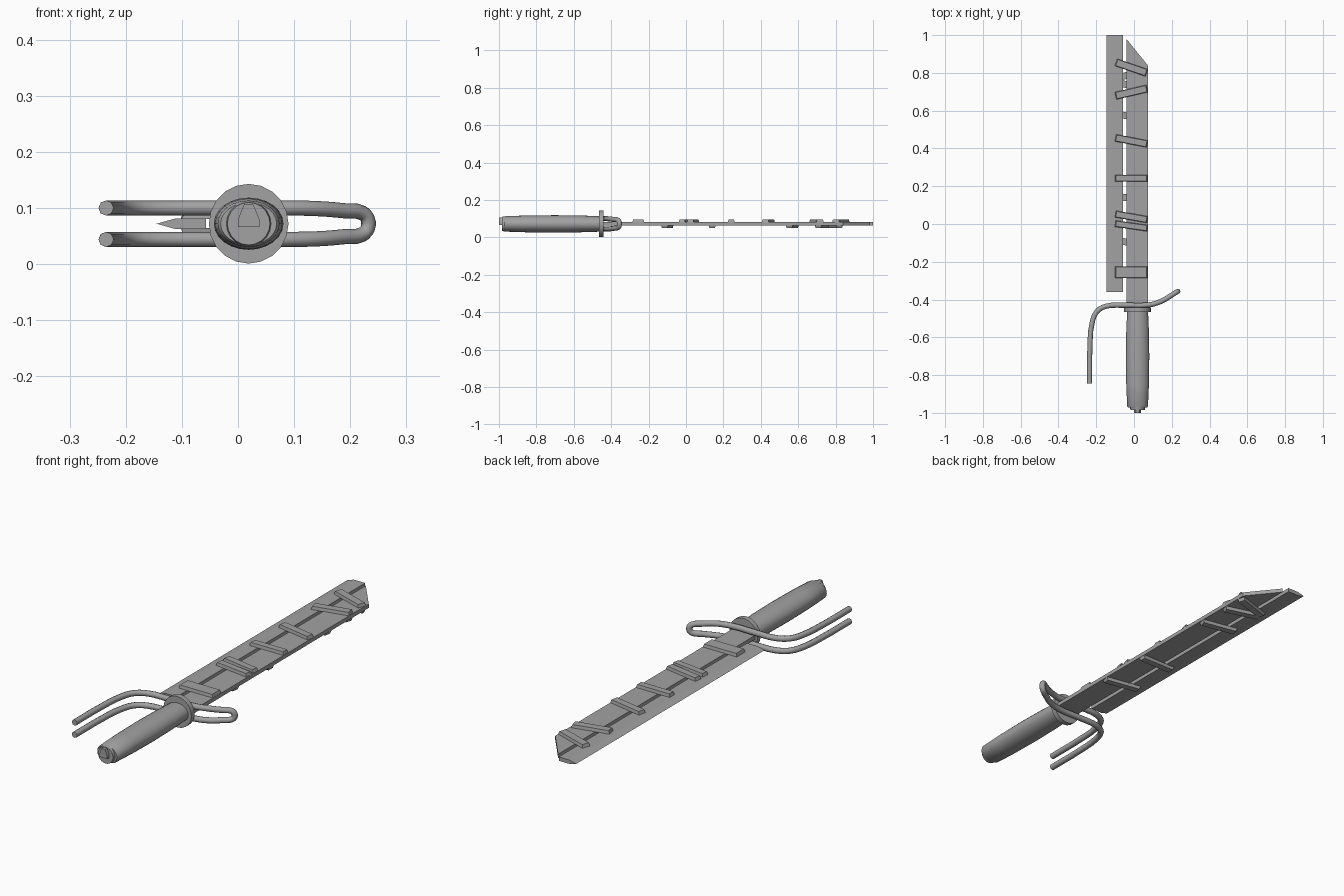
import bpy, bmesh, math
from mathutils import Matrix, Vector

cube = bpy.data.objects.get("Cube")
if cube:
    bpy.data.objects.remove(cube, do_unlink=True)

steel = bpy.data.materials.new("grey steel")
steel.use_nodes = True
steel.diffuse_color = (0.36, 0.36, 0.36, 1)
steel.node_tree.nodes["Principled BSDF"].inputs["Base Color"].default_value = (0.36, 0.36, 0.36, 1)

MID = 0.072      # height of the sword's centre plane
AXIS = 0.019     # x of the handle axis


def finish(name, bm, smooth=False):
    bmesh.ops.recalc_face_normals(bm, faces=bm.faces)
    mesh = bpy.data.meshes.new(name)
    bm.to_mesh(mesh)
    bm.free()
    obj = bpy.data.objects.new(name, mesh)
    bpy.context.collection.objects.link(obj)
    mesh.materials.append(steel)
    if smooth:
        bpy.ops.object.select_all(action="DESELECT")
        obj.select_set(True)
        bpy.context.view_layer.objects.active = obj
        bpy.ops.object.shade_smooth_by_angle(angle=math.radians(35))
    return obj


def prism(name, outline, offset):
    """Closed outline of 3D points, extruded along offset."""
    bm = bmesh.new()
    face = bm.faces.new([bm.verts.new(p) for p in outline])
    ext = bmesh.ops.extrude_face_region(bm, geom=[face])
    moved = [v for v in ext["geom"] if isinstance(v, bmesh.types.BMVert)]
    bmesh.ops.translate(bm, verts=moved, vec=offset)
    return finish(name, bm)


def turned(name, profile, sides=20, flat=1.0):
    """Rings of (y, radius) around the handle axis, squashed in z by flat."""
    bm = bmesh.new()
    rings = []
    for y, r in profile:
        angles = [2 * math.pi * i / sides for i in range(sides)]
        rings.append([bm.verts.new((AXIS + r * math.cos(a), y, MID + flat * r * math.sin(a)))
                      for a in angles])
    for a, b in zip(rings, rings[1:]):
        for i in range(sides):
            j = (i + 1) % sides
            bm.faces.new((a[i], a[j], b[j], b[i]))
    bm.faces.new(rings[0])
    bm.faces.new(rings[-1])
    return finish(name, bm, smooth=True)


# Main blade with slanted tip
prism("main_blade", [(-0.04, -0.45, 0.063), (0.073, -0.45, 0.063),
                     (0.073, 0.84, 0.063), (-0.04, 0.98, 0.063)], (0, 0, 0.018))

# Separate sharpened edge strip
prism("edge_strip", [(-0.145, -0.36, MID), (-0.113, -0.36, 0.063), (-0.057, -0.36, 0.063),
                     (-0.057, -0.36, 0.081), (-0.113, -0.36, 0.081)], (0, 1.36, 0))


def binding(name, y, tilt, width, side):
    """Bar with chamfered outer face that ties the strip to the blade."""
    bm = bmesh.new()
    bmesh.ops.create_cube(bm, size=1)
    for v in bm.verts:
        outer = v.co.z > 0
        length, half = (0.162, width - 0.006) if outer else (0.172, width)
        v.co = Vector((v.co.x * length, v.co.y * half, side * (0.023 if outer else 0.008)))
    bm.transform(Matrix.Translation((-0.014, y, MID)) @ Matrix.Rotation(math.radians(tilt), 4, "Z"))
    finish(name, bm)


upper = [(-0.255, 0, 0.062), (-0.01, -8, 0.034), (0.038, -10, 0.036), (0.242, 0, 0.036),
         (0.44, -11, 0.038), (0.698, 13, 0.04), (0.828, -19, 0.04)]
lower = [(-0.1, -10, 0.036), (0.14, 0, 0.036), (0.568, -11, 0.036),
         (0.73, -16, 0.036), (0.795, 18, 0.036)]
for side, label, bars in ((1, "upper", upper), (-1, "lower", lower)):
    for i, (y, tilt, width) in enumerate(bars):
        binding(f"{label}_binding_{i + 1}", y, tilt, width, side)

# Handle, guard disc and pommel
turned("handle", [(-0.972, 0.05), (-0.965, 0.055), (-0.85, 0.06), (-0.7, 0.062),
                  (-0.57, 0.06), (-0.455, 0.055)], 24, 0.75)
turned("guard_disc", [(-0.465, 0.071), (-0.442, 0.071)])
turned("pommel_cap", [(-0.984, 0.038), (-0.965, 0.041)])
shape = [(-0.019, -0.006), (0.019, -0.006), (0.019, 0.008),
         (0.008, 0.035), (-0.008, 0.035), (-0.019, 0.008)]
prism("pommel_stud", [(AXIS + x, -1, MID + z) for x, z in shape], (0, 0.03, 0))

# Hand guard: two parallel rods joined by a loop on the left
half = [(-0.235, -0.845, 0.028), (-0.233, -0.64, 0.028), (-0.223, -0.53, 0.028),
        (-0.198, -0.465, 0.028), (-0.15, -0.436, 0.028), (-0.06, -0.43, 0.028),
        (0.08, -0.428, 0.028), (0.14, -0.411, 0.027), (0.19, -0.383, 0.023),
        (0.222, -0.362, 0.019), (0.231, -0.357, 0.009)]
path = [(x, y, MID + z) for x, y, z in half]
path += [(x, y, MID - z) for x, y, z in reversed(half)]
curve = bpy.data.curves.new("hand_guard", "CURVE")
curve.dimensions = "3D"
curve.bevel_depth = 0.0135
curve.bevel_resolution = 2
curve.resolution_u = 3
curve.use_fill_caps = True
spline = curve.splines.new("BEZIER")
spline.bezier_points.add(len(path) - 1)
for point, co in zip(spline.bezier_points, path):
    point.co = co
    point.handle_left_type = point.handle_right_type = "AUTO"
curve.materials.append(steel)
guard = bpy.data.objects.new("hand_guard", curve)
bpy.context.collection.objects.link(guard)
bpy.ops.object.select_all(action="DESELECT")
guard.select_set(True)
bpy.context.view_layer.objects.active = guard
bpy.ops.object.convert(target="MESH")
bpy.ops.object.shade_smooth_by_angle(angle=math.radians(50))
